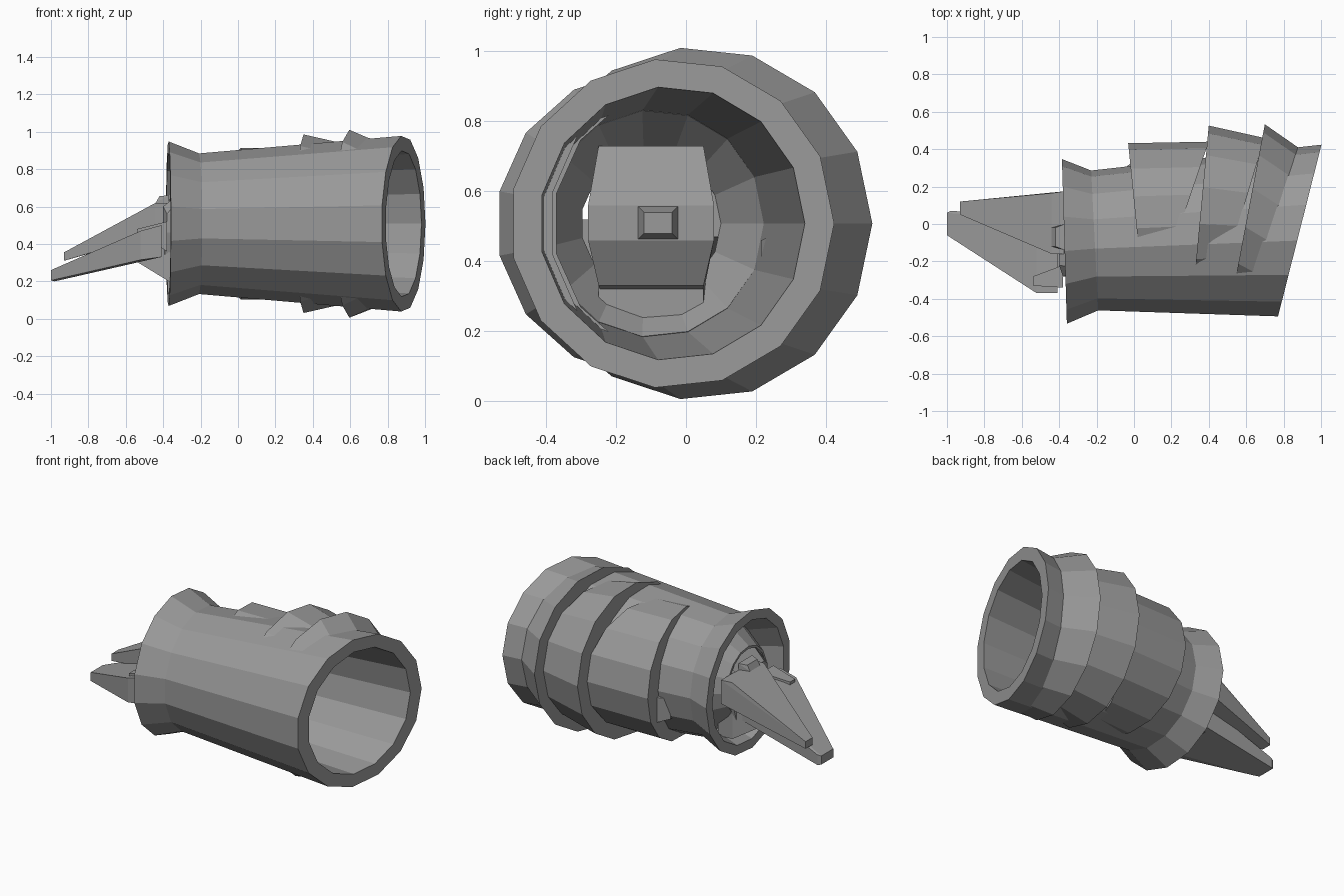
import bpy, bmesh, math

grey = bpy.data.materials.new("grey")
grey.diffuse_color = (0.32, 0.32, 0.32, 1)
SIDES = 15
AXIS_Z = 0.508


def finish(name, bm):
    bmesh.ops.recalc_face_normals(bm, faces=bm.faces)
    me = bpy.data.meshes.new(name)
    bm.to_mesh(me)
    bm.free()
    me.materials.append(grey)
    ob = bpy.data.objects.new(name, me)
    bpy.context.collection.objects.link(ob)
    return ob


def loop_loft(name, rings):
    """Closed hollow shell; each ring is (centre x, centre y, radius y, radius z, lean)."""
    bm = bmesh.new()
    loops = []
    for cx, cy, ry, rz, lean in rings:
        loop = []
        for i in range(SIDES):
            a = 2 * math.pi * i / SIDES
            dy = ry * math.cos(a)
            loop.append(bm.verts.new((cx + lean * dy, cy + dy, AXIS_Z + rz * math.sin(a))))
        loops.append(loop)
    for k, a in enumerate(loops):
        b = loops[(k + 1) % len(loops)]
        for i in range(SIDES):
            j = (i + 1) % SIDES
            bm.faces.new((a[i], a[j], b[j], b[i]))
    return finish(name, bm)


def hull(name, points):
    bm = bmesh.new()
    for p in points:
        bm.verts.new(p)
    bmesh.ops.convex_hull(bm, input=bm.verts)
    return finish(name, bm)


def section(x, y0, y1, z0, z1):
    return [(x, y, z) for y in (y0, y1) for z in (z0, z1)]


# hollow sleeve with a flared cuff and a slanted opening
loop_loft("sleeve", [
    (-0.372, -0.098, 0.445, 0.442, -0.03),
    (-0.21, -0.092, 0.378, 0.378, -0.05),
    (0.885, -0.040, 0.464, 0.472, 0.253),
    (0.885, -0.040, 0.380, 0.392, 0.253),
    (-0.21, -0.092, 0.312, 0.325, -0.05),
    (-0.372, -0.098, 0.380, 0.382, -0.03),
])

# funnel closing the cuff around the wrist
loop_loft("wrist_funnel", [
    (-0.20, -0.092, 0.320, 0.330, -0.05),
    (-0.36, -0.10, 0.215, 0.215, -0.03),
    (-0.36, -0.10, 0.20, 0.20, -0.03),
    (-0.185, -0.092, 0.315, 0.325, -0.05),
])


# overlapping arm plates: start and end (x, y, radius y, radius z, lean)
def plate(name, start, end):
    inner = []
    for x, y, ry, rz, lean in (start, end):
        cy = -0.092 + 0.05 * (x + 0.21)
        r_in = 0.335 + 0.08 * (x + 0.21)
        inner.append((x + lean * (cy - y), cy, r_in, r_in, lean))
    loop_loft(name, [start, end] + inner[::-1])


plate("lower_plate", (0.01, 0.02, 0.412, 0.408, -0.10), (0.26, 0.03, 0.41, 0.405, 0.34))
plate("middle_plate", (0.355, 0.05, 0.476, 0.480, 0.094), (0.57, 0.035, 0.425, 0.433, 0.30))
plate("upper_plate", (0.605, 0.036, 0.497, 0.505, 0.19), (0.725, -0.038, 0.445, 0.456, 0.35))

# small tab on the edge of the lower plate
hull("plate_tab", section(-0.08, 0.215, 0.27, 0.33, 0.46)
     + section(0.02, 0.26, 0.36, 0.30, 0.48))

# palm, a faceted block reaching into the sleeve
hull("palm", section(-0.40, -0.22, 0.04, 0.26, 0.60)
     + section(-0.24, -0.25, 0.05, 0.33, 0.73)
     + section(-0.38, -0.28, 0.08, 0.46, 0.56)
     + section(-0.17, -0.28, 0.08, 0.46, 0.56))
hull("palm_heel", section(-0.55, -0.20, 0.0, 0.31, 0.40)
     + section(-0.37, -0.25, 0.06, 0.20, 0.40)
     + section(-0.26, -0.25, 0.05, 0.19, 0.34))
hull("wrist_stub", section(-0.18, -0.14, -0.02, 0.46, 0.56)
     + section(-0.12, -0.12, -0.04, 0.48, 0.54))

# lower finger group
hull("lower_fingers", section(-1.0, -0.06, 0.06, 0.205, 0.26)
     + section(-0.98, -0.06, 0.07, 0.20, 0.265)
     + section(-0.52, -0.37, 0.02, 0.315, 0.47)
     + section(-0.41, -0.37, 0.04, 0.33, 0.50))

# upper finger group
hull("upper_fingers", section(-0.93, 0.05, 0.12, 0.31, 0.355)
     + section(-0.44, -0.16, 0.165, 0.46, 0.62)
     + section(-0.37, -0.16, 0.175, 0.47, 0.62))

# knuckle ridge and thumb
hull("knuckle_ridge", section(-0.44, -0.12, -0.02, 0.56, 0.62)
     + section(-0.42, -0.12, -0.02, 0.56, 0.655)
     + section(-0.37, -0.14, 0.0, 0.54, 0.66))
hull("thumb", section(-0.54, -0.33, -0.28, 0.46, 0.48)
     + section(-0.38, -0.34, -0.22, 0.36, 0.52))
